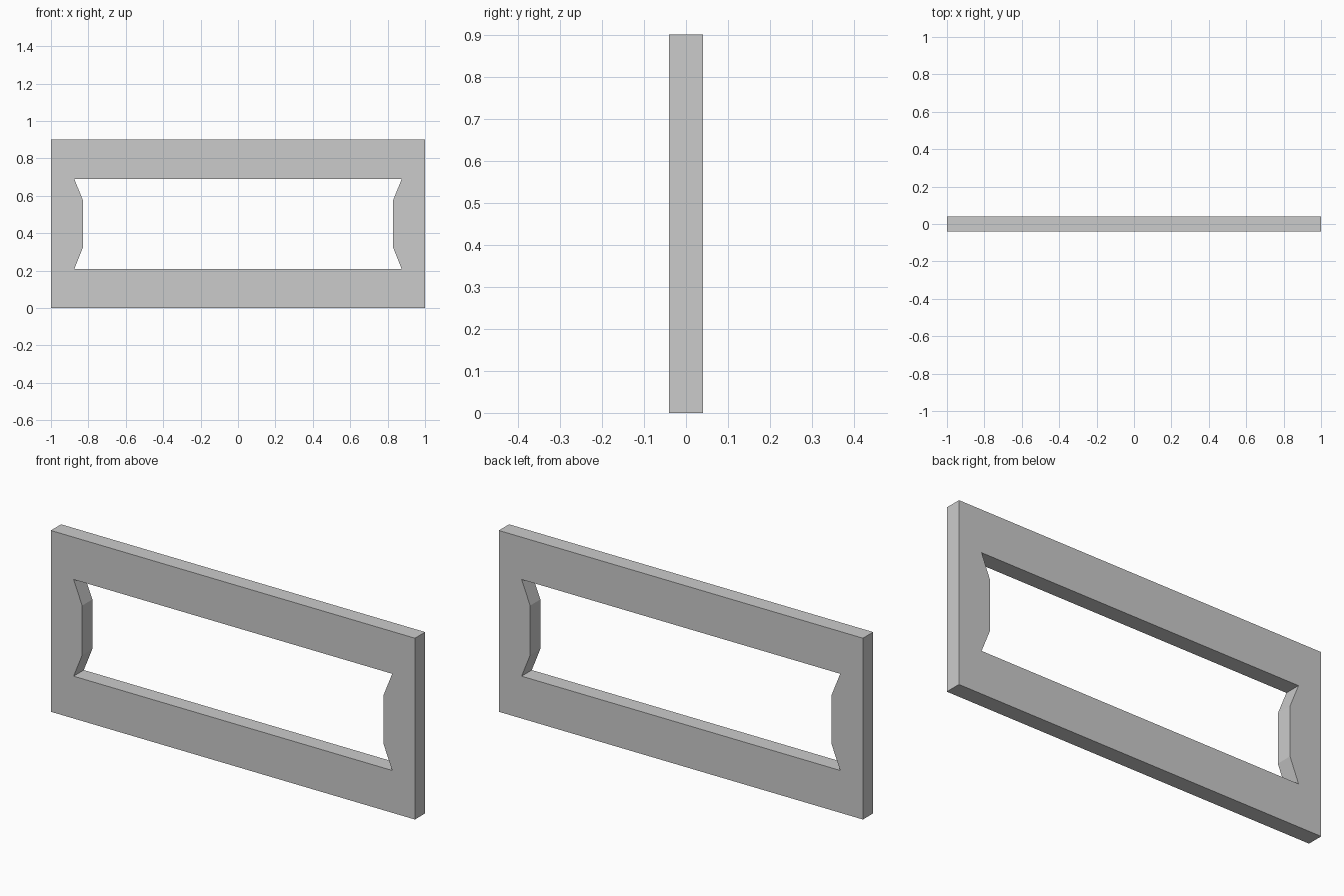
import bpy, bmesh

if "Cube" in bpy.data.objects:
    bpy.data.objects.remove(bpy.data.objects["Cube"])

HALF_DEPTH = 0.04
MID_Z = 0.45


def full_loop(quarter):
    """Mirror a quarter outline (x, z offset) around the centre, counter-clockwise."""
    right = [(x, -z) for x, z in reversed(quarter)] + quarter
    return right + [(-x, -z) for x, z in right]


# Upper right quarter of each outline, side point then corner
outer = full_loop([(1.0, 0.123), (1.0, 0.45)])
inner = full_loop([(0.828, 0.123), (0.875, 0.24)])

# Frame: matching outer and inner loops, front and back
bm = bmesh.new()


def ring(points, y):
    return [bm.verts.new((x, y, MID_Z + z)) for x, z in points]


of, nf = ring(outer, -HALF_DEPTH), ring(inner, -HALF_DEPTH)
ob, nb = ring(outer, HALF_DEPTH), ring(inner, HALF_DEPTH)
for a, b in ((of, nf), (nf, nb), (nb, ob), (ob, of)):
    n = len(a)
    for i in range(n):
        j = (i + 1) % n
        bm.faces.new((a[i], a[j], b[j], b[i]))
bmesh.ops.recalc_face_normals(bm, faces=bm.faces)

mesh = bpy.data.meshes.new("frame")
bm.to_mesh(mesh)
bm.free()
bpy.context.collection.objects.link(bpy.data.objects.new("frame", mesh))
